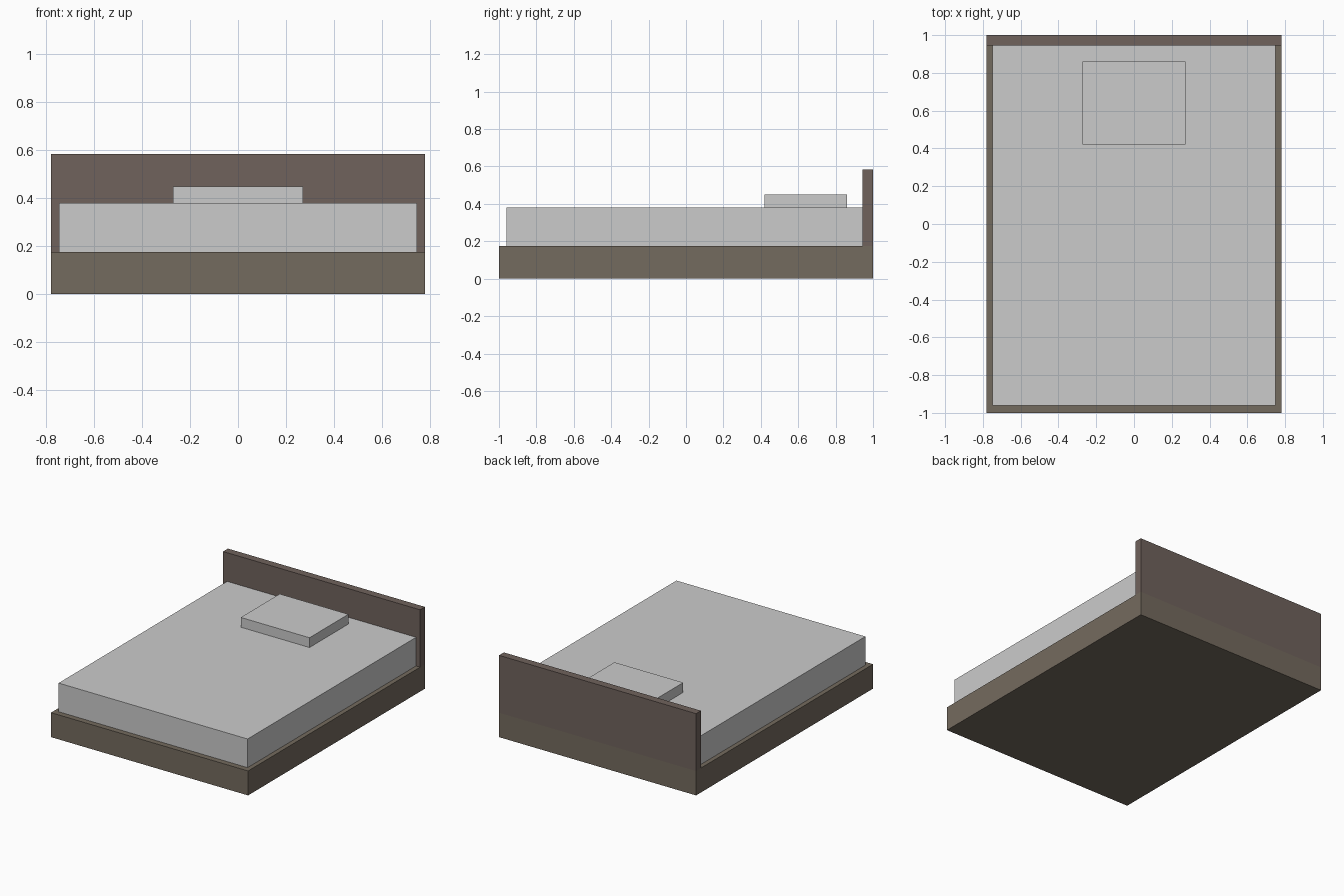
import bpy
import bmesh
from mathutils import Vector

if "Cube" in bpy.data.objects:
    bpy.data.objects.remove(bpy.data.objects["Cube"])

HALF_W = 0.78
BASE_TOP = 0.175
BOARD_TOP = 0.585
BOARD_Y = 0.945
MATTRESS_TOP = 0.38


def material(name, rgb):
    mat = bpy.data.materials.new(name)
    mat.diffuse_color = (*rgb, 1.0)
    mat.use_nodes = True
    mat.node_tree.nodes["Principled BSDF"].inputs["Base Color"].default_value = mat.diffuse_color
    return mat


def box_bmesh(lo, hi):
    bm = bmesh.new()
    bmesh.ops.create_cube(bm, size=1.0)
    lo, hi = Vector(lo), Vector(hi)
    bmesh.ops.scale(bm, vec=hi - lo, verts=bm.verts)
    bmesh.ops.translate(bm, vec=(lo + hi) / 2, verts=bm.verts)
    return bm


def finish(bm, name, materials=()):
    bmesh.ops.recalc_face_normals(bm, faces=bm.faces)
    mesh = bpy.data.meshes.new(name)
    bm.to_mesh(mesh)
    bm.free()
    for mat in materials:
        mesh.materials.append(mat)
    obj = bpy.data.objects.new(name, mesh)
    bpy.context.collection.objects.link(obj)
    return obj


# Bed frame: a slab whose rear strip is extruded up into the headboard
bm = box_bmesh((-HALF_W, -1, 0), (HALF_W, 1, BASE_TOP))
bmesh.ops.bisect_plane(bm, geom=bm.verts[:] + bm.edges[:] + bm.faces[:],
                       plane_co=(0, BOARD_Y, 0), plane_no=(0, 1, 0))
bm.normal_update()
strip = [f for f in bm.faces
         if f.normal.z > 0.9 and f.calc_center_median().y > BOARD_Y]
raised = bmesh.ops.extrude_face_region(bm, geom=strip)["geom"]
bmesh.ops.translate(bm, vec=(0, 0, BOARD_TOP - BASE_TOP),
                    verts=[g for g in raised if isinstance(g, bmesh.types.BMVert)])
bmesh.ops.delete(bm, geom=[f for f in strip if f.is_valid], context='FACES_ONLY')
for face in bm.faces:
    face.material_index = int(face.calc_center_median().z > BASE_TOP + 0.01)
finish(bm, "bed_frame", [material("frame_wood", (0.175, 0.145, 0.112)),
                         material("headboard_wood", (0.162, 0.123, 0.107))])

# Mattress
finish(box_bmesh((-0.748, -0.96, BASE_TOP), (0.748, BOARD_Y, MATTRESS_TOP)), "mattress")

# Pillow
finish(box_bmesh((-0.272, 0.42, MATTRESS_TOP), (0.272, 0.86, 0.45)), "pillow")
